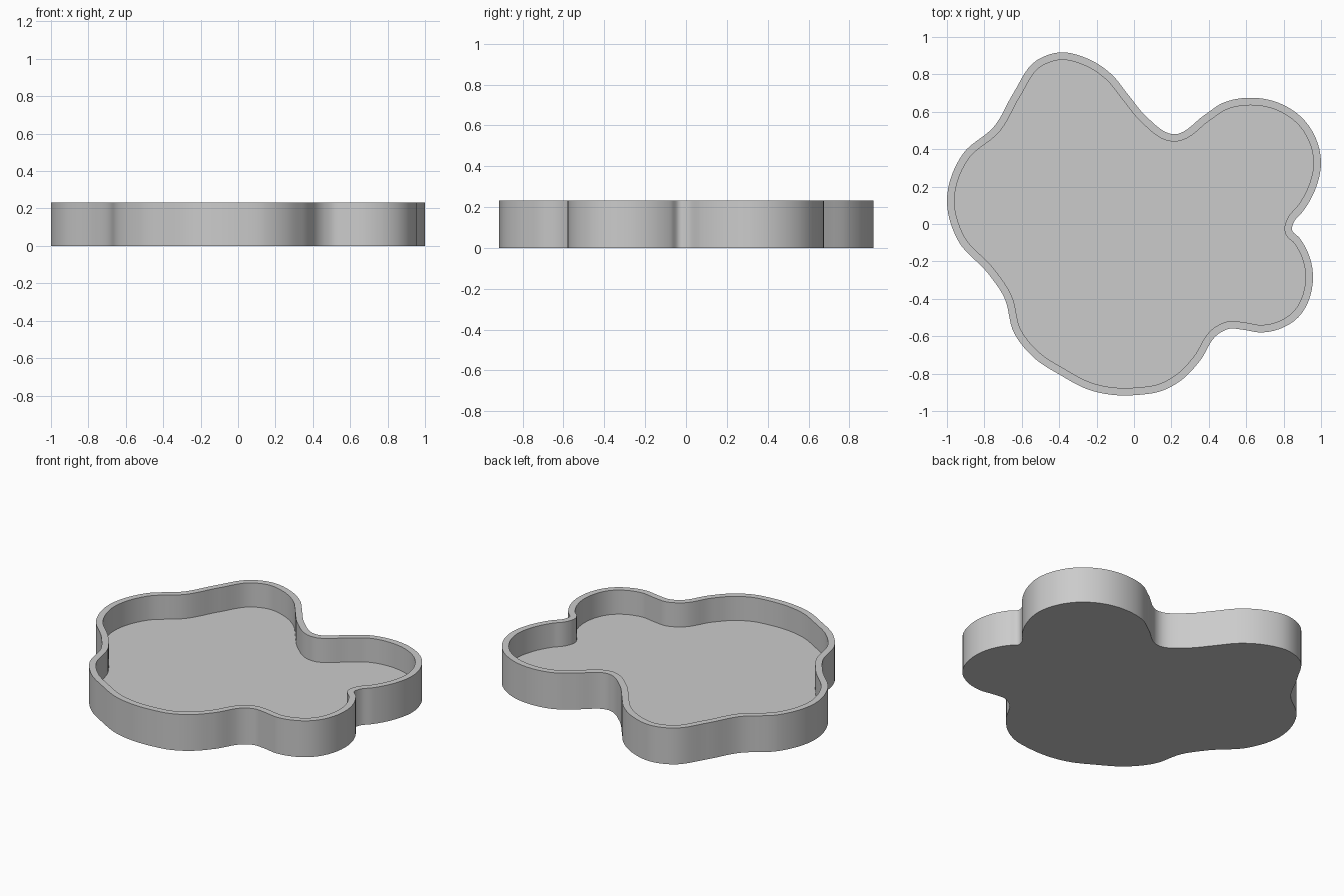
import bpy
import bmesh
from mathutils import Vector
from mathutils.geometry import interpolate_bezier

cube = bpy.data.objects.get("Cube")
if cube:
    bpy.data.objects.remove(cube, do_unlink=True)

HEIGHT = 0.232
FLOOR = 0.078
WALL = 0.04
STEPS = 7

# Control points of the lobed outline, clockwise seen from above
OUTLINE = [
    # rear left lobe and the dip beside it
    (-.40, .917), (-.25, .885), (-.12, .80), (-.03, .69), (.07, .57), (.21, .48),
    # rear right lobe
    (.38, .585), (.47, .645), (.62, .675), (.78, .645), (.915, .55), (1, .33),
    (.975, .20), (.905, .07),
    # tight notch and small side lobe
    (.855, .01), (.845, -.03), (.885, -.075), (.935, -.165), (.957, -.28),
    (.877, -.50), (.685, -.58), (.58, -.565), (.51, -.56), (.455, -.585),
    # broad front lobe
    (.35, -.735), (.26, -.83), (.14, -.895), (.03, -.913), (-.12, -.913),
    (-.245, -.885), (-.39, -.81), (-.535, -.715), (-.64, -.585), (-.695, -.39),
    # side lobe
    (-.78, -.265), (-.94, -.09), (-1, .12), (-.915, .375), (-.745, .525),
    (-.645, .70), (-.52, .875),
]


def smooth_closed(points, steps):
    """Sample a smooth closed curve that passes through the points."""
    pts = [Vector((x, y, 0)) for x, y in points]
    count = len(pts)
    tangents = []
    for i, here in enumerate(pts):
        before = here - pts[i - 1]
        after = pts[(i + 1) % count] - here
        # weighting by the opposite chord keeps arcs round
        blend = before.normalized() * after.length + after.normalized() * before.length
        tangents.append(blend.normalized())
    samples = []
    for i, here in enumerate(pts):
        j = (i + 1) % count
        reach = (pts[j] - here).length / 3
        samples += interpolate_bezier(
            here, here + tangents[i] * reach,
            pts[j] - tangents[j] * reach, pts[j], steps + 1)[:-1]
    return samples


def inset(loop, distance):
    """Shift a clockwise loop inward by a constant distance."""
    result = []
    for i, here in enumerate(loop):
        along = (loop[(i + 1) % len(loop)] - loop[i - 1]).normalized()
        result.append(here + Vector((along.y, -along.x, 0)) * distance)
    return result


def bridge(bm, lower, upper):
    """Join two rings of vertices with a band of quads."""
    for i in range(len(lower)):
        bm.faces.new((lower[i - 1], lower[i], upper[i], upper[i - 1]))


# Material
grey = bpy.data.materials.new("plain grey")
grey.use_nodes = True
colour = (0.6, 0.6, 0.6, 1)
grey.diffuse_color = colour
grey.node_tree.nodes["Principled BSDF"].inputs["Base Color"].default_value = colour

# Tray: outer wall, flat rim, inner wall, recessed floor and underside
outer = smooth_closed(OUTLINE, STEPS)
inner = inset(outer, WALL)
bm = bmesh.new()
profile = [(outer, 0), (outer, HEIGHT), (inner, HEIGHT), (inner, FLOOR)]
rings = [[bm.verts.new((p.x, p.y, z)) for p in loop] for loop, z in profile]
for lower, upper in zip(rings, rings[1:]):
    bridge(bm, lower, upper)
bm.faces.new(rings[0])
bm.faces.new(rings[-1])
bmesh.ops.recalc_face_normals(bm, faces=bm.faces)

mesh = bpy.data.meshes.new("lobed_tray")
bm.to_mesh(mesh)
bm.free()
mesh.materials.append(grey)
tray = bpy.data.objects.new("lobed_tray", mesh)
bpy.context.collection.objects.link(tray)

# Smooth walls with crisp rim edges
bpy.ops.object.select_all(action="DESELECT")
tray.select_set(True)
bpy.context.view_layer.objects.active = tray
bpy.ops.object.shade_smooth_by_angle(angle=0.6)
